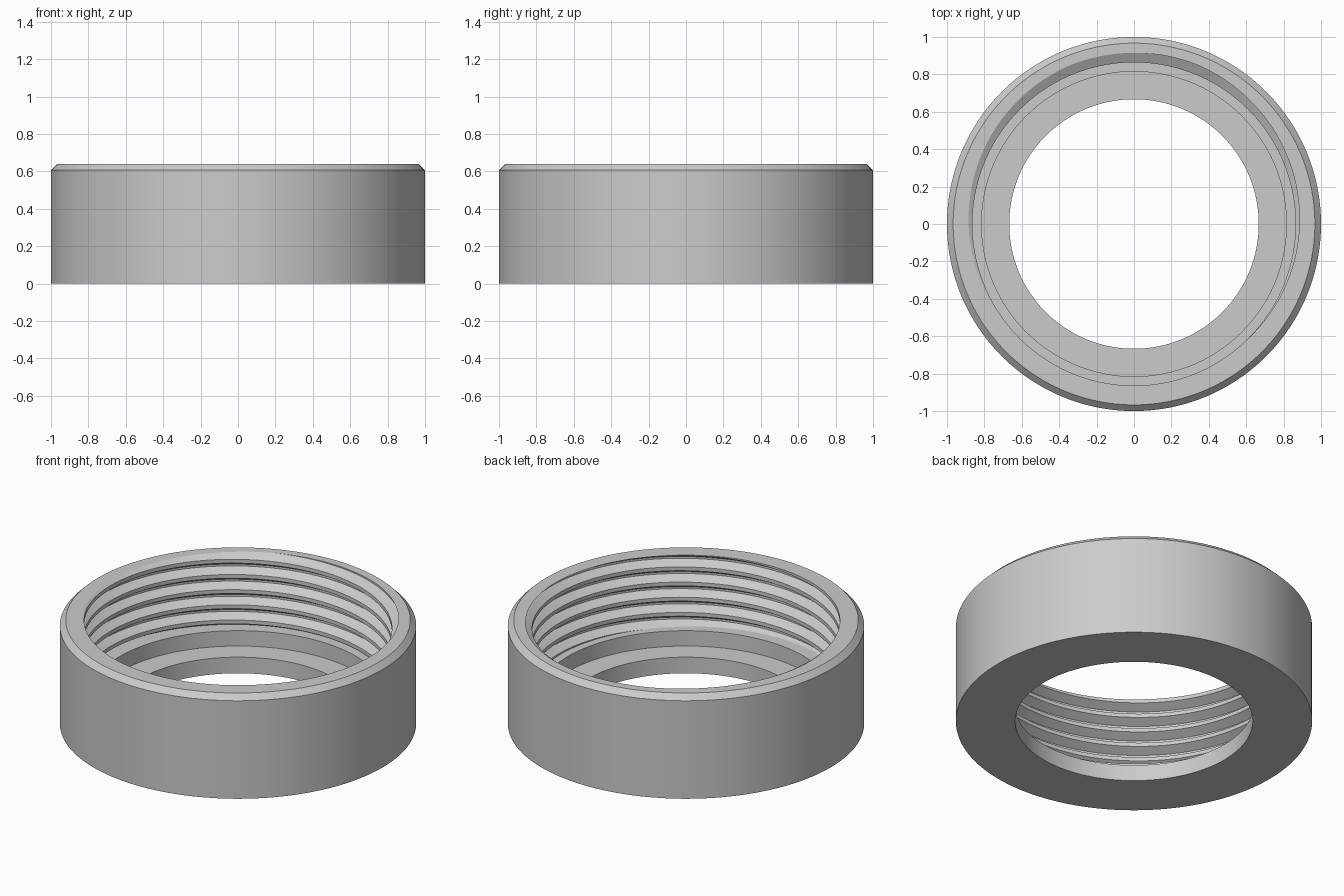
import bpy, bmesh, math

cube = bpy.data.objects.get("Cube")
if cube:
    bpy.data.objects.remove(cube)

# Main sizes
SEGMENTS = 192
TOP, LEDGE, FLOOR = 0.64, 0.195, 0.10
BORE, ROOT, SEAT, HOLE = 0.864, 0.915, 0.815, 0.667
PITCH = 0.094
ROOT_HALF = PITCH / 16       # half width of the flat groove bottom
MOUTH_HALF = PITCH * 3 / 8   # half width of the groove opening


def root_height(angle):
    """Height of the groove centre for a right-hand helix."""
    return TOP + PITCH * (angle / math.tau - 0.25)


def thread_radius(z, angle):
    """Inner wall radius of the trapezoid thread."""
    offset = (z - root_height(angle)) / PITCH
    distance = abs(offset - round(offset)) * PITCH
    t = (MOUTH_HALF - distance) / (MOUTH_HALF - ROOT_HALF)
    return BORE + (ROOT - BORE) * min(1, max(0, t))


def section(angle):
    """Closed cross-section of the ring at one angle, as (radius, height)."""
    points = [(HOLE, 0), (1, 0), (1, 0.607), (0.967, TOP)]
    for turn in range(1, -7, -1):
        for step in (MOUTH_HALF, ROOT_HALF, -ROOT_HALF, -MOUTH_HALF):
            z = root_height(angle) + turn * PITCH + step
            z = min(TOP, max(LEDGE, z))
            points.append((thread_radius(z, angle), z))
    return points + [(SEAT, LEDGE), (SEAT, FLOOR), (HOLE, FLOOR)]


# Sweep the section once round, then weld the seam and clipped rows
bm = bmesh.new()
columns = []
for i in range(SEGMENTS + 1):
    a = math.tau * i / SEGMENTS
    columns.append([bm.verts.new((r * math.cos(a), r * math.sin(a), z))
                    for r, z in section(a)])
for left, right in zip(columns, columns[1:]):
    for j in range(len(left)):
        k = (j + 1) % len(left)
        bm.faces.new((left[j], right[j], right[k], left[k]))
bmesh.ops.remove_doubles(bm, verts=bm.verts, dist=0.0002)
bmesh.ops.recalc_face_normals(bm, faces=bm.faces)

mesh = bpy.data.meshes.new("threaded_ring")
bm.to_mesh(mesh)
bm.free()
ring = bpy.data.objects.new("threaded_ring", mesh)
bpy.context.collection.objects.link(ring)

# Single grey material
grey = bpy.data.materials.new("plain_grey")
grey.use_nodes = True
colour = (0.6, 0.6, 0.6, 1)
grey.diffuse_color = colour
grey.node_tree.nodes["Principled BSDF"].inputs["Base Color"].default_value = colour
mesh.materials.append(grey)

# Smooth round walls with crisp thread and rim edges
bpy.context.view_layer.objects.active = ring
ring.select_set(True)
bpy.ops.object.shade_smooth_by_angle(angle=math.radians(25))
